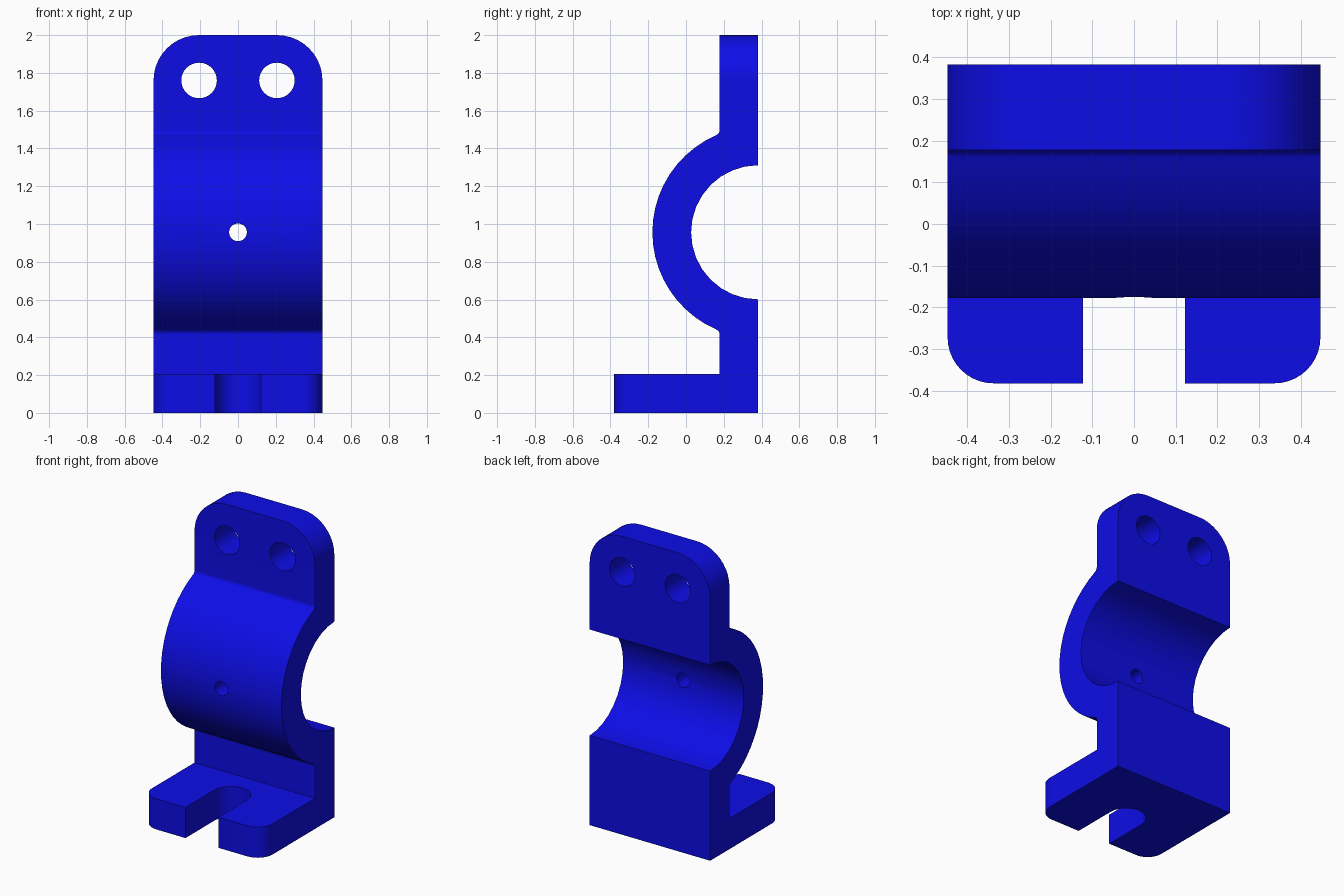
import bpy, bmesh
from math import sin, cos, pi, sqrt, atan2, radians
from mathutils import Vector

cube = bpy.data.objects.get("Cube")
if cube:
    bpy.data.objects.remove(cube, do_unlink=True)

# Main dimensions
HALF_W, BACK, FRONT, WALL = 0.447, 0.382, -0.382, 0.178
FOOT_H, TOP, MID = 0.205, 2.0, 0.956
R_IN, R_OUT, FILLET = 0.355, 0.56, 0.03

COLOUR = (0.004, 0.004, 0.8, 1)
blue = bpy.data.materials.new("deep blue")
blue.use_nodes = True
blue.diffuse_color = COLOUR
blue.node_tree.nodes["Principled BSDF"].inputs["Base Color"].default_value = COLOUR


def arc(cx, cy, r, start, end, steps):
    """Points on an arc, angles in radians."""
    angles = [start + (end - start) * i / steps for i in range(steps + 1)]
    return [(cx + r * cos(a), cy + r * sin(a)) for a in angles]


def prism(name, outline, place, depth):
    """Extrude a 2D outline; place maps (u, v) to 3D, depth is the sweep."""
    bm = bmesh.new()
    face = bm.faces.new([bm.verts.new(place(u, v)) for u, v in outline])
    swept = bmesh.ops.extrude_face_region(bm, geom=[face])["geom"]
    moved = [g for g in swept if isinstance(g, bmesh.types.BMVert)]
    bmesh.ops.translate(bm, verts=moved, vec=Vector(depth))
    bmesh.ops.recalc_face_normals(bm, faces=bm.faces)
    mesh = bpy.data.meshes.new(name)
    bm.to_mesh(mesh)
    bm.free()
    obj = bpy.data.objects.new(name, mesh)
    bpy.context.collection.objects.link(obj)
    mesh.materials.append(blue)
    return obj


def round_corners(obj, radius, is_corner):
    """Round the edges whose two ends both satisfy is_corner."""
    bm = bmesh.new()
    bm.from_mesh(obj.data)
    edges = [e for e in bm.edges if all(is_corner(v.co) for v in e.verts)
             and abs(e.verts[0].co.x - e.verts[1].co.x) < 0.01]
    bmesh.ops.bevel(bm, geom=edges, offset=radius, offset_type='OFFSET',
                    segments=10, profile=0.5, affect='EDGES')
    bm.to_mesh(obj.data)
    bm.free()


# Side profile: saddle arc with a small fillet into the wall, mirrored about MID
dy = BACK - WALL + FILLET
dz = sqrt((R_OUT + FILLET) ** 2 - dy ** 2)
rise = arc(BACK, MID, R_OUT, pi, atan2(dz, -dy), 10)
rise += arc(WALL - FILLET, MID + dz, FILLET, atan2(-dz, dy), 0, 4)[1:]
fall = [(y, 2 * MID - z) for y, z in rise[1:]]
foot = [(WALL, FOOT_H), (FRONT, FOOT_H), (FRONT, 0), (BACK, 0)]
bore = arc(BACK, MID, R_IN, 1.5 * pi, 0.5 * pi, 16)
profile = [(WALL, TOP)] + rise[::-1] + fall + foot + bore + [(BACK, TOP)]
bracket = prism("saddle_bracket", profile,
                lambda y, z: (-HALF_W, y, z), (2 * HALF_W, 0, 0))

# Rounded top of the plate and rounded front of the foot
round_corners(bracket, 0.24, lambda p: p.z > TOP - 0.01)
round_corners(bracket, 0.11, lambda p: p.y < FRONT + 0.01 and p.z < FOOT_H + 0.01)

# Cutters: two bolt holes, a centre pin hole and the open slot in the foot
cutters = [
    prism(name, arc(x, z, r, 0, 2 * pi, 32)[:-1],
          lambda u, v: (u, -1, v), (0, 2, 0))
    for name, x, z, r in (("left_bolt_hole_cutter", 0.206, 1.76, 0.094),
                          ("right_bolt_hole_cutter", -0.206, 1.76, 0.094),
                          ("pin_hole_cutter", 0, MID, 0.047))]
SLOT_R, SLOT_Y = 0.122, -0.077
slot = arc(0, SLOT_Y, SLOT_R, 0, pi, 20) + [(-SLOT_R, -0.5), (SLOT_R, -0.5)]
cutters.append(prism("foot_slot_cutter", slot,
                     lambda x, y: (x, y, -0.1), (0, 0, FOOT_H + 0.2)))

bpy.ops.object.select_all(action='DESELECT')
bracket.select_set(True)
bpy.context.view_layer.objects.active = bracket
for cutter in cutters:
    cut = bracket.modifiers.new(cutter.name, 'BOOLEAN')
    cut.operation, cut.solver, cut.object = 'DIFFERENCE', 'EXACT', cutter
    bpy.ops.object.modifier_apply(modifier=cut.name)
    bpy.data.objects.remove(cutter, do_unlink=True)

# Smooth curves with crisp edges; large flat faces keep their flat shading
bpy.ops.object.shade_smooth_by_angle(angle=radians(30))
weighted = bracket.modifiers.new("flat_faces", 'WEIGHTED_NORMAL')
weighted.keep_sharp = True
